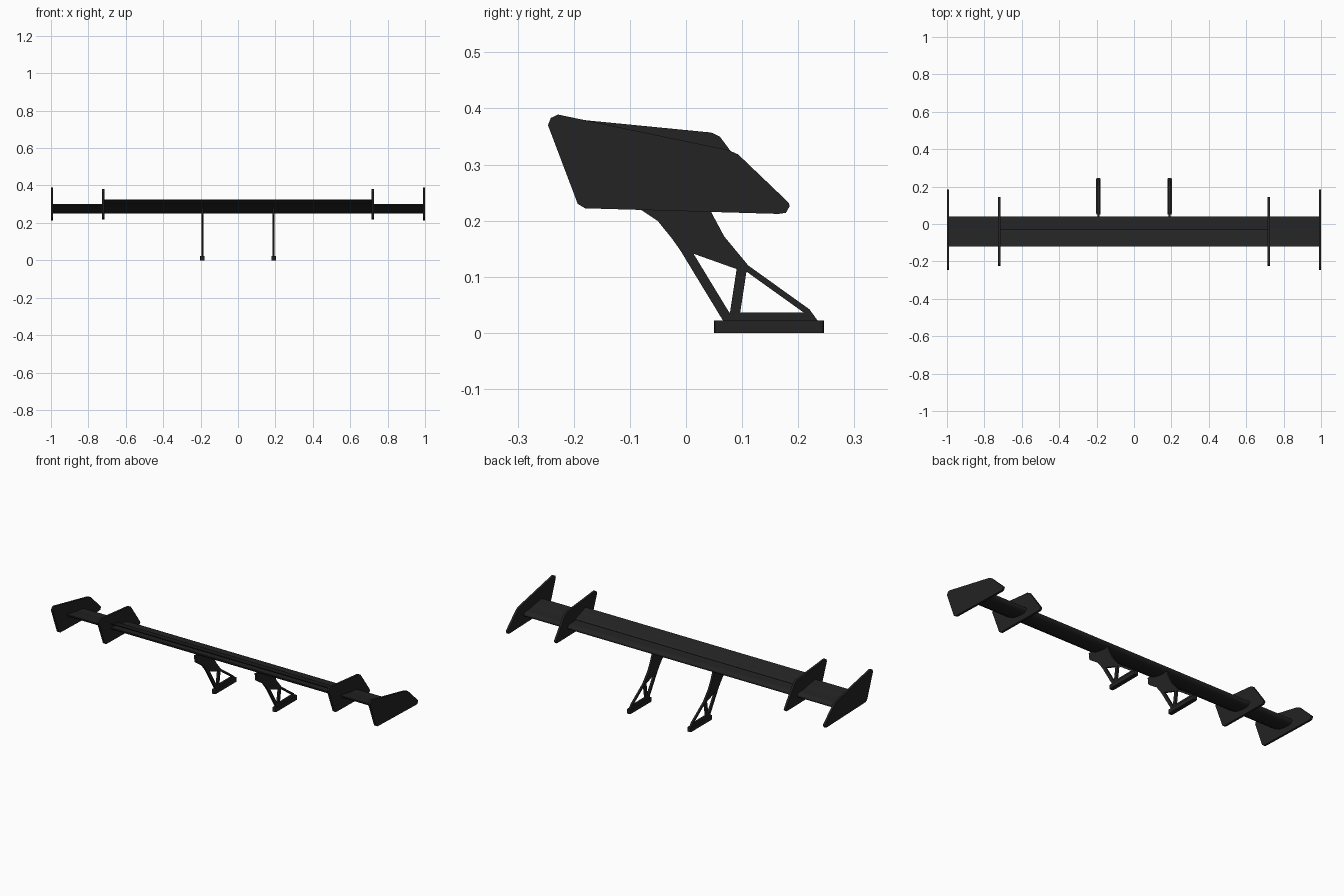
import bpy, bmesh, math
from mathutils import Vector

cube = bpy.data.objects.get("Cube")
if cube:
    bpy.data.objects.remove(cube, do_unlink=True)

black = bpy.data.materials.new("satin_black")
black.use_nodes = True
colour = (0.017, 0.017, 0.017, 1)
black.diffuse_color = colour
bsdf = next(n for n in black.node_tree.nodes if n.type == 'BSDF_PRINCIPLED')
bsdf.inputs["Base Color"].default_value = colour


def prisms(name, outlines, x, width, smooth=False):
    """Extrude (y, z) outlines along x, centred at x, into one object."""
    bm = bmesh.new()
    for outline in outlines:
        face = bm.faces.new([bm.verts.new((x - width / 2, y, z)) for y, z in outline])
        ext = bmesh.ops.extrude_face_region(bm, geom=[face])
        moved = [v for v in ext["geom"] if isinstance(v, bmesh.types.BMVert)]
        bmesh.ops.translate(bm, verts=moved, vec=(width, 0, 0))
    bmesh.ops.recalc_face_normals(bm, faces=bm.faces)
    for f in bm.faces:
        f.smooth = smooth
    mesh = bpy.data.meshes.new(name)
    bm.to_mesh(mesh)
    bm.free()
    if smooth:
        mesh.set_sharp_from_angle(angle=math.radians(40))
    mesh.materials.append(black)
    obj = bpy.data.objects.new(name, mesh)
    bpy.context.collection.objects.link(obj)
    return obj


def airfoil(lead, trail, thick, camber, steps=10):
    """Closed wing section with a blunt trailing edge."""
    a, b = Vector(lead), Vector(trail)
    upper, lower = [], []
    for i in range(steps + 1):
        t = (i / steps) ** 2
        mid = a.lerp(b, t) + Vector((0, camber * 4 * t * (1 - t)))
        half = thick * (1.5 * math.sqrt(t) * (1 - t) + 0.1 * t)
        half = min(half, thick / 2)
        upper.append(mid + Vector((0, half)))
        lower.append(mid - Vector((0, half)))
    return upper + lower[:0:-1]


def bar(a, b, width):
    """Flat strut outline from a to b."""
    a, b = Vector(a), Vector(b)
    side = (b - a).orthogonal().normalized() * width / 2
    return [a + side, b + side, b - side, a - side]


# Wing elements
main = airfoil((0.04, 0.268), (-0.12, 0.298), 0.032, -0.011)
flap = airfoil((-0.03, 0.289), (-0.12, 0.323), 0.012, -0.004)
prisms("main_wing", [main], 0, 1.98, True)
prisms("upper_flap", [flap], 0, 1.44, True)

# End plate outlines
outer = [(-0.246, 0.37), (-0.241, 0.383), (-0.228, 0.389), (-0.175, 0.378),
         (0.075, 0.326), (0.093, 0.318), (0.183, 0.232), (0.185, 0.226),
         (0.178, 0.214), (0.165, 0.212), (-0.18, 0.222), (-0.193, 0.23)]
inner = [(-0.225, 0.365), (-0.218, 0.378), (-0.205, 0.382), (-0.17, 0.378),
         (0.045, 0.357), (0.06, 0.35), (0.075, 0.33), (0.143, 0.235),
         (0.145, 0.226), (0.135, 0.217), (-0.16, 0.222), (-0.172, 0.23)]

# Mount: gusset under the wing plus three struts
gusset = [(-0.115, 0.28), (-0.11, 0.24), (-0.08, 0.219), (-0.05, 0.199),
          (-0.025, 0.168), (-0.008, 0.144), (0.005, 0.144), (0.095, 0.112),
          (0.111, 0.12), (0.068, 0.172), (0.045, 0.215), (0.025, 0.265)]
struts = [bar((-0.002, 0.15), (0.077, 0.02), 0.017),
          bar((0.1, 0.118), (0.085, 0.02), 0.018),
          [(0.094, 0.119), (0.111, 0.12), (0.22, 0.042), (0.236, 0.02),
           (0.065, 0.02), (0.07, 0.036), (0.21, 0.036)]]
foot = [(0.05, 0), (0.246, 0), (0.246, 0.022), (0.05, 0.022)]

for side, s in (("left", 1), ("right", -1)):
    prisms(side + "_outer_end_plate", [outer], s * 0.994, 0.012)
    prisms(side + "_inner_end_plate", [inner], s * 0.72, 0.012)
    prisms(side + "_mount", [gusset] + struts, s * 0.19, 0.011)
    # Foot with bevelled vertical corners
    obj = prisms(side + "_mount_foot", [foot], s * 0.19, 0.024)
    bm = bmesh.new()
    bm.from_mesh(obj.data)
    upright = [e for e in bm.edges
               if abs((e.verts[0].co - e.verts[1].co).normalized().z) > 0.9]
    bmesh.ops.bevel(bm, geom=upright, offset=0.006, segments=2,
                    profile=0.5, affect='EDGES')
    bm.to_mesh(obj.data)
    bm.free()
